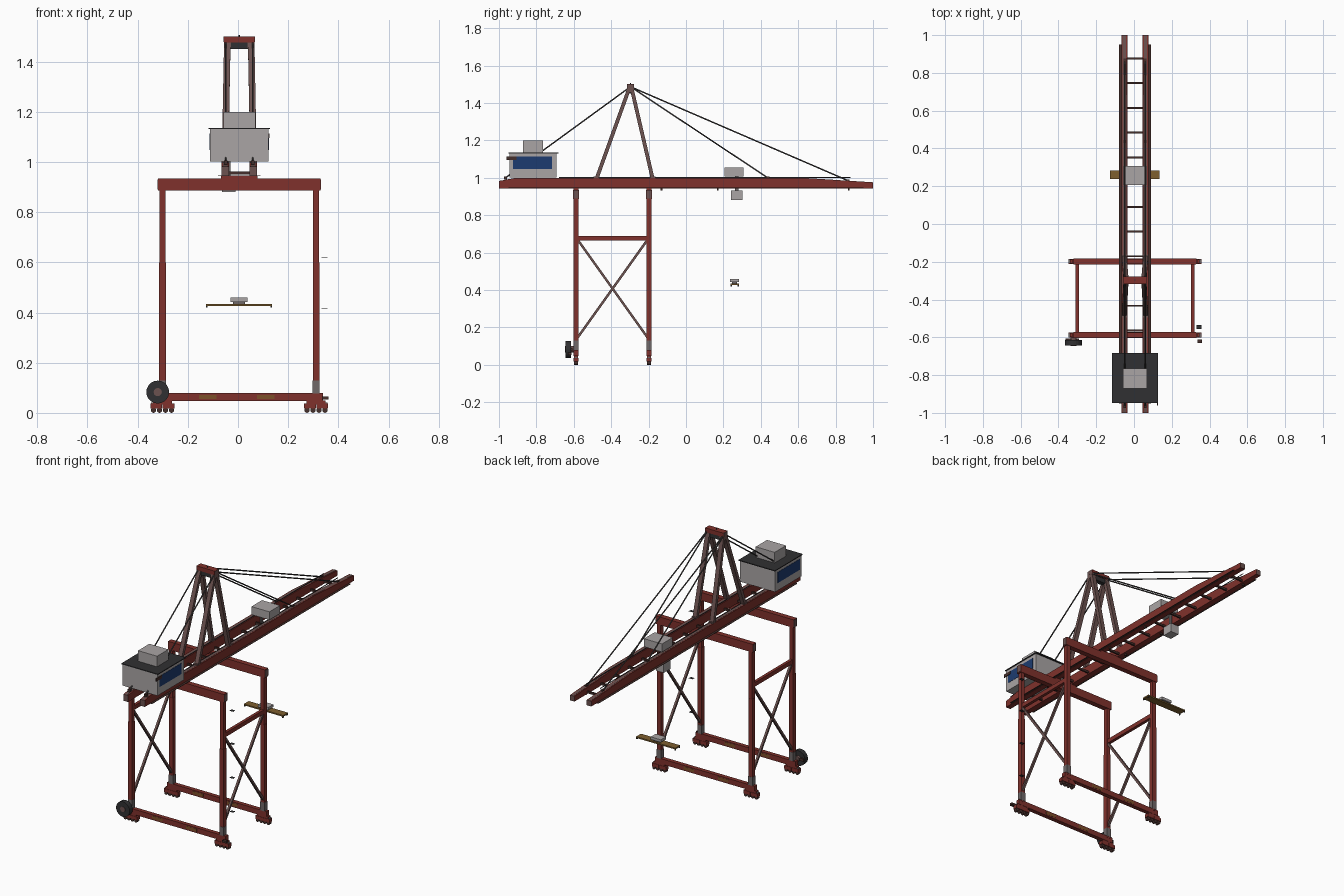
import bpy, bmesh, math
from mathutils import Vector

if "Cube" in bpy.data.objects:
    bpy.data.objects.remove(bpy.data.objects["Cube"])

CX = 0.005  # crane centreline


def material(name, rgb):
    m = bpy.data.materials.new(name)
    m.diffuse_color = (*rgb, 1)
    m.use_nodes = True
    m.node_tree.nodes["Principled BSDF"].inputs["Base Color"].default_value = m.diffuse_color
    return m


RED = material("crane_red", (0.215, 0.031, 0.025))
STEEL = material("brown_steel", (0.15, 0.085, 0.08))
GREY = material("light_grey", (0.4, 0.375, 0.375))
MID = material("mid_grey", (0.16, 0.14, 0.14))
DARK = material("dark_grey", (0.03, 0.03, 0.032))
BLUE = material("panel_blue", (0.012, 0.044, 0.16))
GOLD = material("dull_gold", (0.21, 0.115, 0.028))
BROWN = material("dark_brown", (0.06, 0.028, 0.024))
ROPE = material("rope_grey", (0.065, 0.06, 0.06))
MARK = material("worn_marking", (0.2, 0.08, 0.022))


def finish(name, bm, mat):
    bmesh.ops.recalc_face_normals(bm, faces=bm.faces)
    me = bpy.data.meshes.new(name)
    bm.to_mesh(me)
    bm.free()
    me.materials.append(mat)
    ob = bpy.data.objects.new(name, me)
    bpy.context.collection.objects.link(ob)
    return ob


def box(name, x, y, z, mat):
    """Box from (min, max) ranges."""
    bm = bmesh.new()
    bmesh.ops.create_cube(bm, size=1)
    for v in bm.verts:
        v.co = [r[0] if c < 0 else r[1] for c, r in zip(v.co, (x, y, z))]
    return finish(name, bm, mat)


def bar(name, a, b, w, mat, sides=4, w2=None):
    """Straight bar between two points, w wide (w2 along the other axis)."""
    a, b = Vector(a), Vector(b)
    bm = bmesh.new()
    r = w / 2 / math.cos(math.pi / sides)
    bmesh.ops.create_cone(bm, cap_ends=True, segments=sides, radius1=r, radius2=r, depth=(b - a).length)
    d = (b - a).normalized()
    side = Vector((1, 0, 0)) if abs(d.x) < 0.9 else Vector((0, 1, 0))
    up = d.cross(side).normalized()
    side = up.cross(d)
    spin = math.pi / 4 if sides == 4 else 0
    for v in bm.verts:
        x = v.co.x * math.cos(spin) - v.co.y * math.sin(spin)
        y = v.co.x * math.sin(spin) + v.co.y * math.cos(spin)
        v.co = (a + b) / 2 + side * x + up * y * ((w2 or w) / w) + d * v.co.z
    return finish(name, bm, mat)


def side_profile(name, pts, x, mat):
    """Extrude a (y, z) outline across an x range."""
    bm = bmesh.new()
    f = bm.faces.new([bm.verts.new((x[0], y, z)) for y, z in pts])
    ext = bmesh.ops.extrude_face_region(bm, geom=[f])
    for v in ext["geom"]:
        if isinstance(v, bmesh.types.BMVert):
            v.co.x = x[1]
    return finish(name, bm, mat)


def around(c, h):
    return (c - h, c + h)


# Portal frames: two rows of legs with top beam, sill beam and bogies
ROWS = (-0.588, -0.198)
for y in ROWS:
    box("portal_beam", around(CX, 0.324), around(y, 0.0155), (0.886, 0.935), RED)
    box("sill_beam", around(CX, 0.333), around(y, 0.0125), (0.047, 0.079), RED)
    for x in (-0.12, 0.11):
        box("sill_marking", around(x, 0.035), around(y, 0.0135), (0.055, 0.072), MARK)
    for s in (-1, 1):
        lx = CX + s * 0.306
        box("upper_leg", around(lx, 0.0115), around(y, 0.0125), (0.55, 0.89), RED)
        box("lower_leg", around(lx, 0.013), around(y, 0.0135), (0.07, 0.6), RED)
        box("leg_foot", around(lx, 0.0145), around(y, 0.0145), (0.078, 0.13), MID)
        box("portal_end_plate", around(CX + s * 0.324, 0.002), around(y, 0.0145), (0.89, 0.931), STEEL)
        # wheel bogies
        box("bogie_equaliser", around(lx, 0.037), around(y, 0.011), (0.034, 0.05), RED)
        for k in (-1, 1):
            bx = lx + k * 0.024
            box("bogie_frame", around(bx, 0.023), around(y, 0.013), (0.017, 0.037), RED)
            for j in (-1, 1):
                wx = bx + j * 0.012
                bar("bogie_wheel", (wx, y - 0.01, 0.0105), (wx, y + 0.01, 0.0105), 0.02, BROWN, 12)
        box("bumper", around(CX + s * 0.341, 0.01), around(y, 0.009), (0.024, 0.042), MID)

# Side bracing between the rows
for s in (-1, 1):
    x = CX + s * 0.306
    box("side_beam", around(x, 0.009), (-0.58, -0.205), (0.665, 0.69), RED)
    bar("diagonal_brace", (x, -0.58, 0.67), (x, -0.205, 0.145), 0.013, STEEL)
    bar("diagonal_brace", (x, -0.58, 0.145), (x, -0.205, 0.67), 0.013, STEEL)

# Cable reel
bar("cable_reel", (-0.32, -0.643, 0.083), (-0.32, -0.615, 0.083), 0.09, DARK, 20)
bar("reel_hub", (-0.32, -0.646, 0.083), (-0.32, -0.6, 0.083), 0.032, STEEL, 12)
box("reel_bracket", (-0.362, -0.29), (-0.634, -0.606), (0.075, 0.091), BROWN)

# Ladder landings and control box beside one leg
for z in (0.21, 0.415, 0.62, 0.82):
    box("ladder_landing", (0.332, 0.357), (-0.556, -0.536), (z, z + 0.0005), DARK)
box("control_box", (0.335, 0.36), (-0.63, -0.612), (0.053, 0.066), BROWN)

# Boom girders with steel top strips, end plates, rails and walkways
top = [(1, 0.975), (0.62, 0.999), (-0.91, 0.999), (-1, 0.982)]
outline = [(-1, 0.944), (1, 0.944)] + top
strip = [(y, z - 0.004) for y, z in reversed(top)] + [(y, z + 0.001) for y, z in top]
for s in (-1, 1):
    gx = CX + s * 0.056
    girder = side_profile("boom_girder", outline, around(gx, 0.0155), RED)
    girder.data.materials.append(STEEL)
    for p in girder.data.polygons:
        p.material_index = int(abs(p.normal.y) > 0.9)
    side_profile("girder_top_strip", strip, around(gx, 0.009), STEEL)
    box("trolley_rail", around(CX + s * 0.047, 0.0012), (-0.68, 0.88), (0.999, 1.003), DARK)
    box("walkway", sorted((CX + s * 0.07, CX + s * 0.084)), (-0.95, 0.95), (0.945, 0.947), BROWN)
    for y in (-0.13, 0.17, 0.87):
        box("floodlight", around(gx, 0.005), around(y, 0.005), (0.933, 0.944), BROWN)
for i in range(14):
    y = 0.877 - i * 0.131
    box("boom_cross_tie", around(CX, 0.045), around(y, 0.005), (0.95, 0.962), BROWN)
for y in ROWS:
    box("boom_seat", around(CX, 0.073), around(y, 0.013), (0.93, 0.947), RED)

# A-frame tower
APEX_Y = -0.297
for s in (-1, 1):
    for foot in (-0.48, -0.177):
        lean = 0.006 if foot < APEX_Y else -0.006
        bar("tower_leg", (CX + s * 0.057, foot, 0.99),
            (CX + s * 0.0475, APEX_Y - lean, 1.48), 0.026, STEEL, w2=0.02)
        box("tower_foot", around(CX + s * 0.056, 0.015), around(foot, 0.015), (0.997, 1.006), STEEL)
    box("apex_block", around(CX + s * 0.0475, 0.014), around(APEX_Y, 0.0185), (1.455, 1.499), STEEL)
box("tower_cap_beam", around(CX, 0.0605), around(APEX_Y, 0.0195), (1.476, 1.501), RED)
for s in (-1, 1):
    box("cap_end_plate", around(CX + s * 0.0605, 0.002), around(APEX_Y, 0.018), (1.478, 1.5), STEEL)
box("tower_lower_tie", around(CX, 0.04), around(APEX_Y, 0.014), (1.45, 1.476), DARK)
bar("tower_beacon", (CX, APEX_Y, 1.5), (CX, APEX_Y, 1.507), 0.005, DARK, 8)

# Stay ropes on each side
for s in (-1, 1):
    for y, z in ((-0.965, 1.0), (0.437, 1.0), (0.866, 0.985)):
        x = CX + s * 0.054
        bar("stay_rope", (x, APEX_Y, 1.487), (x, y, z), 0.0065, ROPE, 6)
        box("stay_lug", around(x, 0.007), around(y, 0.009), (z - 0.01, z + 0.006), BROWN)

# Machinery house
box("machinery_house", (-0.112, 0.122), (-0.944, -0.692), (1.002, 1.131), GREY)
box("house_roof", (-0.117, 0.127), (-0.948, -0.683), (1.131, 1.136), DARK)
box("roof_unit", (-0.058, 0.069), (-0.872, -0.764), (1.136, 1.2), GREY)
for x in ((0.121, 0.1235), (-0.1135, -0.111)):
    box("house_panel", x, (-0.926, -0.716), (1.048, 1.113), BLUE)
box("house_vent", (0.121, 0.126), (-0.96, -0.905), (1.095, 1.113), BROWN)

# Trolley, operator cabin and spreader
box("trolley", (-0.055, 0.065), (0.207, 0.308), (1.006, 1.055), GREY)
box("operator_cabin", (-0.063, -0.01), (0.24, 0.303), (0.88, 0.933), GREY)
box("cabin_hanger", (-0.046, -0.03), (0.262, 0.281), (0.93, 1.01), MID)
box("spreader_beam", (-0.127, 0.135), (0.238, 0.284), (0.427, 0.435), GOLD)
for x in (-0.124, 0.132):
    for y in (0.242, 0.28):
        box("spreader_twistlock", around(x, 0.003), around(y, 0.004), (0.42, 0.43), DARK)
box("spreader_headblock", (-0.03, 0.038), (0.235, 0.283), (0.443, 0.459), GREY)
box("headblock_mount", (-0.02, 0.028), (0.245, 0.273), (0.434, 0.444), MID)
